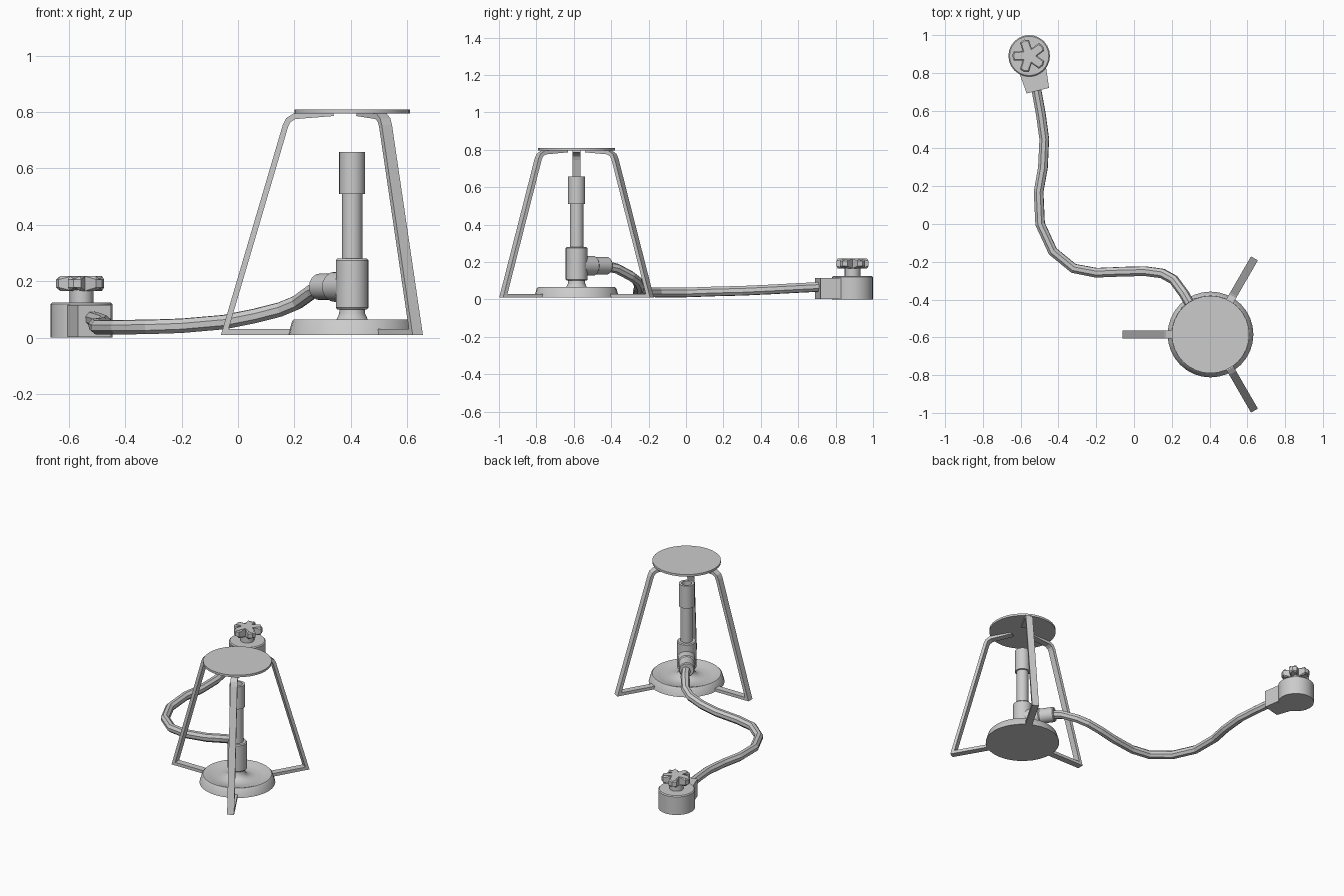
import bpy, bmesh, math
from mathutils import Matrix, Vector

if "Cube" in bpy.data.objects:
    bpy.data.objects.remove(bpy.data.objects["Cube"])

BURNER = Vector((0.405, -0.585, 0))
VALVE = Vector((-0.555, 0.89, 0))


def finish(name, bm, matrix=Matrix(), smooth=True):
    bmesh.ops.remove_doubles(bm, verts=bm.verts, dist=1e-5)
    bmesh.ops.recalc_face_normals(bm, faces=bm.faces)
    mesh = bpy.data.meshes.new(name)
    bm.to_mesh(mesh)
    bm.free()
    ob = bpy.data.objects.new(name, mesh)
    bpy.context.collection.objects.link(ob)
    ob.matrix_world = matrix
    if smooth:
        bpy.ops.object.select_all(action='DESELECT')
        ob.select_set(True)
        bpy.context.view_layer.objects.active = ob
        bpy.ops.object.shade_smooth_by_angle(angle=math.radians(35))
    return ob


def lathe(name, profile, matrix, sides=24):
    """Revolve (radius, height) points around local z."""
    bm = bmesh.new()
    verts = [bm.verts.new((r, 0, z)) for r, z in profile]
    edges = [bm.edges.new(p) for p in zip(verts, verts[1:])]
    bmesh.ops.spin(bm, geom=verts + edges, cent=(0, 0, 0), axis=(0, 0, 1),
                   angle=math.tau, steps=sides, use_merge=True)
    return finish(name, bm, matrix)


def prism(name, outline, z0, z1, matrix):
    """Extrude an xy outline upward."""
    bm = bmesh.new()
    face = bm.faces.new([bm.verts.new((x, y, z0)) for x, y in outline])
    ext = bmesh.ops.extrude_face_region(bm, geom=[face])
    bmesh.ops.translate(bm, vec=(0, 0, z1 - z0),
                        verts=[g for g in ext['geom'] if isinstance(g, bmesh.types.BMVert)])
    return finish(name, bm, matrix, smooth=False)


at_burner = Matrix.Translation(BURNER)
at_valve = Matrix.Translation(VALVE)

# Burner: dished foot, neck, collar and hollow tube
lathe("burner_base", [(0, 0.01), (0.227, 0.01), (0.213, 0.058), (0.206, 0.065), (0.195, 0.064),
                      (0.16, 0.052), (0.11, 0.046), (0.075, 0.052), (0.055, 0.065),
                      (0.046, 0.085), (0.045, 0.11), (0, 0.11)], at_burner, 32)
lathe("burner_collar", [(0, 0.1), (0.053, 0.1), (0.058, 0.106), (0.058, 0.274),
                        (0.053, 0.28), (0, 0.28)], at_burner)
lathe("burner_tube", [(0, 0.27), (0.036, 0.27), (0.036, 0.51), (0.046, 0.51), (0.046, 0.658),
                      (0.030, 0.658), (0.030, 0.53), (0, 0.53)], at_burner)

# Gas inlet pointing toward the hose
inlet = (Matrix.Translation(BURNER + Vector((0, 0, 0.18))) @
         Matrix.Rotation(math.radians(125), 4, 'Z') @ Matrix.Rotation(math.pi / 2, 4, 'Y'))
lathe("gas_inlet", [(0, 0), (0.053, 0), (0.053, 0.11), (0.047, 0.116), (0.047, 0.2),
                    (0.042, 0.206), (0, 0.206)], inlet, 20)

# Tripod plate and bent strip legs
lathe("tripod_plate", [(0, 0.795), (0.205, 0.795), (0.205, 0.809), (0, 0.809)], at_burner, 32)
strip = [(0.19, 0.02), (0.452, 0.02), (0.237, 0.75), (0.227, 0.771), (0.205, 0.785), (0.066, 0.796)]
for i, deg in enumerate((60, 180, 300)):
    bm = bmesh.new()
    rows = [[bm.verts.new((r, y, z)) for y in (-0.021, 0.021)] for r, z in strip]
    for a, b in zip(rows, rows[1:]):
        bm.faces.new((a[0], a[1], b[1], b[0]))
    leg = finish(f"tripod_leg_{i + 1}", bm,
                 at_burner @ Matrix.Rotation(math.radians(deg), 4, 'Z'), smooth=False)
    sol = leg.modifiers.new("thickness", 'SOLIDIFY')
    sol.thickness, sol.offset, sol.use_even_offset = 0.02, 0, True

# Hose lying between inlet and valve
path = [(0.305, -0.44, 0.18), (0.265, -0.37, 0.165), (0.21, -0.295, 0.125), (0.15, -0.262, 0.1),
        (0.06, -0.25, 0.077), (-0.05, -0.252, 0.055), (-0.2, -0.258, 0.042), (-0.32, -0.235, 0.038),
        (-0.43, -0.145, 0.037), (-0.497, 0, 0.037), (-0.505, 0.17, 0.043), (-0.482, 0.3, 0.046),
        (-0.475, 0.45, 0.053), (-0.493, 0.58, 0.06), (-0.522, 0.74, 0.068)]
curve = bpy.data.curves.new("hose", 'CURVE')
curve.dimensions = '3D'
curve.bevel_depth, curve.bevel_resolution, curve.use_fill_caps = 0.027, 2, True
spline = curve.splines.new('POLY')
spline.points.add(len(path) - 1)
for point, co in zip(spline.points, path):
    point.co = (*co, 1)
spline.use_smooth = False
bpy.context.collection.objects.link(bpy.data.objects.new("hose", curve))

# Valve: round body, square hose socket, stem and five-lobed knob
lathe("valve_body", [(0, 0), (0.11, 0), (0.11, 0.119), (0.104, 0.125), (0, 0.125)], at_valve)
prism("valve_socket", [(-0.061, -0.19), (0.061, -0.19), (0.075, -0.05), (-0.075, -0.05)], 0.003, 0.115,
      at_valve @ Matrix.Rotation(math.radians(14), 4, 'Z'))
lathe("valve_stem", [(0, 0.12), (0.042, 0.12), (0.042, 0.2), (0, 0.2)], at_valve, 16)
outline = []
for i in range(5):
    for r, d in ((0.042, -36), (0.085, -17), (0.09, 0), (0.085, 17)):
        a = math.radians(72 * i + 36 + d)
        outline.append((r * math.cos(a), r * math.sin(a)))
knob = prism("valve_knob", outline, 0.166, 0.218, at_valve)
# Thin the lobes toward their tips by tapering an inner ring outward
bm = bmesh.new()
bm.from_mesh(knob.data)
caps = [f for f in bm.faces if abs(f.normal.z) > 0.9]
bmesh.ops.inset_individual(bm, faces=caps, thickness=0.008, depth=0)
for v in bm.verts:
    if math.hypot(v.co.x, v.co.y) > 0.081:
        v.co.z += 0.012 if v.co.z < 0.19 else -0.012
bm.to_mesh(knob.data)
bm.free()
